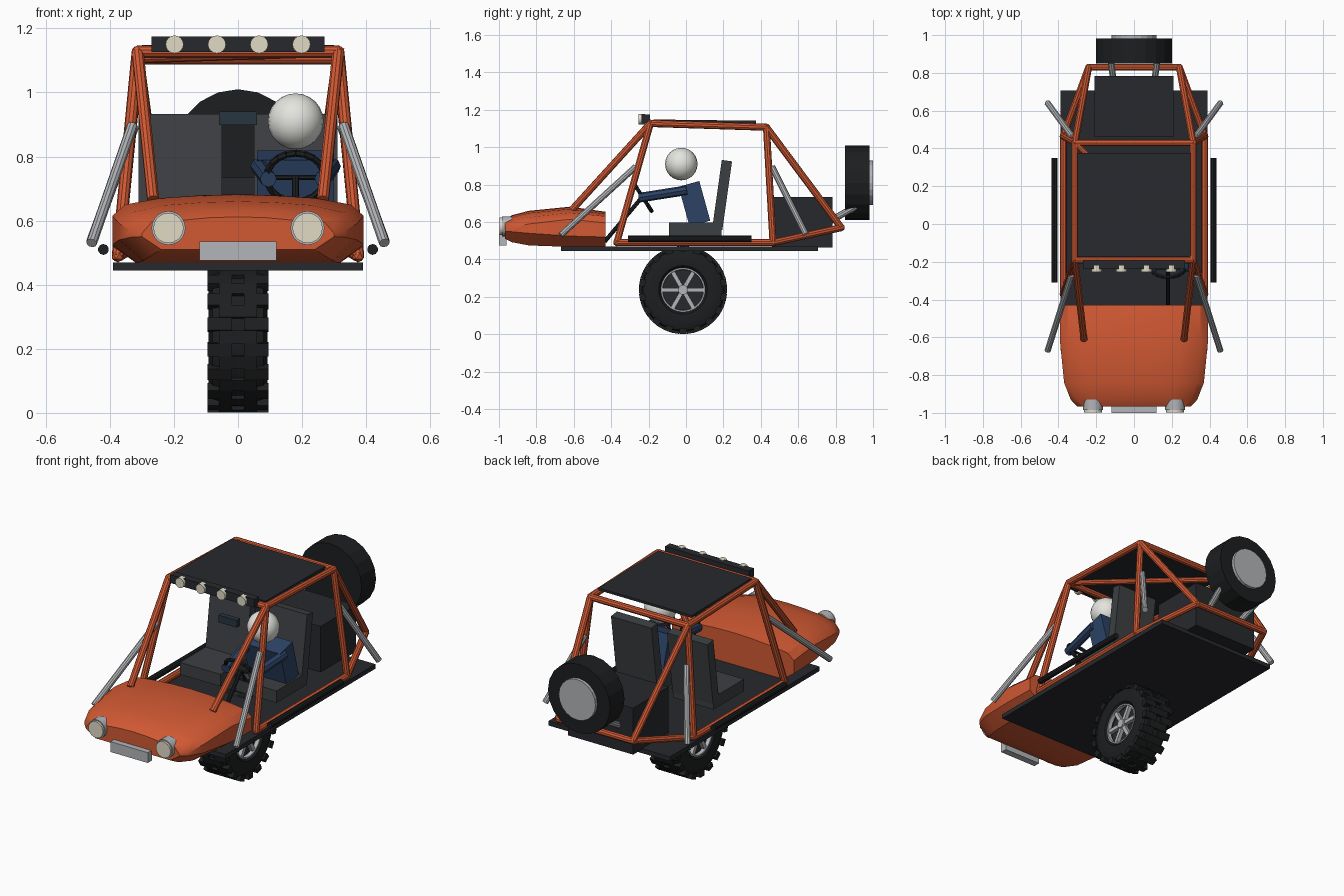
import bpy, bmesh, math
from mathutils import Vector, Matrix

if "Cube" in bpy.data.objects:
    bpy.data.objects.remove(bpy.data.objects["Cube"])


def material(name, rgb):
    m = bpy.data.materials.new(name)
    m.diffuse_color = (*rgb, 1)
    m.use_nodes = True
    m.node_tree.nodes["Principled BSDF"].inputs["Base Color"].default_value = m.diffuse_color
    return m


ORANGE = material("orange paint", (0.64, 0.10, 0.033))
BLACK = material("black rubber", (0.012, 0.013, 0.014))
DARK = material("dark panel", (0.02, 0.022, 0.026))
SEAT = material("seat fabric", (0.045, 0.05, 0.055))
SILVER = material("silver metal", (0.45, 0.46, 0.48))
CREAM = material("lamp glass", (0.75, 0.70, 0.56))
WHITE = material("white helmet", (0.78, 0.78, 0.74))
BLUE = material("blue suit", (0.025, 0.055, 0.13))
GLASS = material("mirror glass", (0.02, 0.035, 0.05))


def finish(name, bm, mat, smooth=None):
    bmesh.ops.recalc_face_normals(bm, faces=bm.faces)
    me = bpy.data.meshes.new(name)
    bm.to_mesh(me)
    bm.free()
    me.materials.append(mat)
    if smooth:
        me.shade_smooth()
        me.set_sharp_from_angle(angle=math.radians(smooth))
    ob = bpy.data.objects.new(name, me)
    bpy.context.collection.objects.link(ob)
    return ob


def add_box(bm, c, size, rot=Matrix()):
    bmesh.ops.create_cube(bm, size=1, matrix=Matrix.Translation(c) @ rot @ Matrix.Diagonal((*size, 1)))


def box(name, c, size, mat, rx=0):
    bm = bmesh.new()
    add_box(bm, c, size, Matrix.Rotation(rx, 4, 'X'))
    return finish(name, bm, mat)


def add_tube(bm, p, q, r, n=10, r2=None):
    p, q = Vector(p), Vector(q)
    m = Matrix.Translation((p + q) / 2) @ (q - p).to_track_quat('Z', 'Y').to_matrix().to_4x4()
    bmesh.ops.create_cone(bm, cap_ends=True, segments=n, radius1=r, radius2=r if r2 is None else r2,
                          depth=(q - p).length, matrix=m)


def tube(name, p, q, r, mat, n=10, smooth=None):
    bm = bmesh.new()
    add_tube(bm, p, q, r, n)
    return finish(name, bm, mat, smooth)


def ring(name, c, profile, mat, n, smooth=None):
    """Closed (x, radius) profile turned round the x axis."""
    bm = bmesh.new()
    loops = []
    for i in range(n):
        a = 2 * math.pi * i / n
        loops.append([bm.verts.new(Vector(c) + Vector((x, r * math.sin(a), r * math.cos(a)))) for x, r in profile])
    k = len(profile)
    for i in range(n):
        A, B = loops[i], loops[(i + 1) % n]
        for j in range(k):
            bm.faces.new((A[j], A[(j + 1) % k], B[(j + 1) % k], B[j]))
    return finish(name, bm, mat, smooth)


# hood: loft of cross-sections from cowl to nose
bm = bmesh.new()
loops = []
for y, w, zt, zs, zm, zb in ((-.43, .392, .655, .625, .52, .465), (-.62, .392, .682, .645, .525, .467),
                             (-.84, .37, .66, .62, .54, .475), (-.93, .335, .637, .60, .548, .492),
                             (-.967, .30, .612, .59, .55, .51)):
    half = [(w * .3, zt - .003), (w * .62, zt - .012), (w * .9, zs + .005), (w, zs - .03), (w, zm), (w * .8, zb)]
    pts = [(-x, z) for x, z in reversed(half)] + [(0, zt)] + half
    loops.append([bm.verts.new((x, y, z)) for x, z in pts])
for A, B in zip(loops, loops[1:]):
    for j in range(len(A)):
        k = (j + 1) % len(A)
        bm.faces.new((A[j], A[k], B[k], B[j]))
bm.faces.new(loops[0])
bm.faces.new(loops[-1])
finish("hood", bm, ORANGE, 32)

# nose fittings
for s in (-1, 1):
    tube("headlight_shell", (s * .217, -.93, .577), (s * .217, -.985, .577), .053, SILVER, 20, 40)
    tube("headlight_lens", (s * .217, -.98, .577), (s * .217, -.997, .577), .047, CREAM, 20, 40)
box("front_plate", (0, -.98, .505), (.24, .04, .06), SILVER)

# floor, side bars, rear box
box("floor_pan", (0, .018, .457), (.78, 1.375, .026), DARK)
box("engine_box", (0, .622, .60), (.42, .325, .27), DARK)
for s in (-1, 1):
    tube("side_bar", (s * .42, -.31, .51), (s * .42, .35, .51), .017, BLACK)

# roll cage
FB, FT, WS = (.375, -.37, .49), (.313, -.19, 1.127), (.265, -.61, .665)
RT, RB, TAIL = (.313, .43, 1.107), (.375, .465, .49), (.24, .83, .57)
flip = lambda p, s: (s * p[0], p[1], p[2])
bm = bmesh.new()
for s in (-1, 1):
    for p, q in ((FB, FT), (WS, FT), (FT, RT), (RT, RB), (FB, RB), (RT, TAIL), (RB, TAIL)):
        add_tube(bm, flip(p, s), flip(q, s), .019)
    for p in (FB, FT, RT, RB, TAIL):
        bmesh.ops.create_icosphere(bm, subdivisions=1, radius=.021, matrix=Matrix.Translation(flip(p, s)))
for p in (FT, RT, TAIL):
    add_tube(bm, flip(p, -1), p, .019)
add_tube(bm, flip(RT, -1), FT, .016)
finish("roll_cage", bm, ORANGE)

# suspension struts and spare carrier
for s in (-1, 1):
    tube("front_strut", (s * .33, -.27, .895), (s * .457, -.67, .53), .017, SILVER)
    tube("rear_strut", (s * .325, .46, .895), (s * .457, .64, .535), .017, SILVER)
    tube("spare_bracket", (s * .11, .77, .605), (s * .13, .91, .685), .018, SILVER)

# roof and light bar
box("roof_panel", (0, .10, 1.138), (.60, .55, .014), DARK, -.012)
box("light_bar", (0, -.215, 1.15), (.54, .045, .048), DARK)
for i in range(4):
    x = -.198 + i * .132
    tube("roof_lamp", (x, -.22, 1.15), (x, -.254, 1.15), .028, CREAM, 16, 40)

# seats
for s in (-1, 1):
    box("seat_cushion", (s * .18, .05, .562), (.26, .28, .07), SEAT)
    box("seat_back", (s * .18, .193, .745), (.26, .055, .37), SEAT, -.14)
box("rear_mirror", (0, -.08, .92), (.118, .03, .042), GLASS)

# driver
bm = bmesh.new()
bmesh.ops.create_uvsphere(bm, u_segments=20, v_segments=12, radius=.087, matrix=Matrix.Translation((.18, -.025, .91)))
finish("driver_head", bm, WHITE, 40)
box("driver_torso", (.18, .045, .698), (.24, .115, .22), BLUE, .27)
for s in (-1, 1):
    tube("driver_arm", (.18 + s * .115, .005, .77), (.18 + s * .085, -.25, .73), .026, BLUE, 8)

# steering wheel and column
bm = bmesh.new()
M = Matrix.Translation((.18, -.233, .735)) @ Matrix.Rotation(-math.radians(57), 4, 'X')
M = Matrix.Translation((.18, -.233, .735)) @ Vector((0, .84, .54)).to_track_quat('Z', 'Y').to_matrix().to_4x4()
pts = [M @ Vector((.09 * math.cos(a), .09 * math.sin(a), 0)) for a in (math.tau * i / 20 for i in range(20))]
for i in range(20):
    add_tube(bm, pts[i], pts[(i + 1) % 20], .011, 6)
for i in (0, 10, 15):
    add_tube(bm, M.translation, pts[i], .008, 6)
finish("steering_wheel", bm, BLACK)
tube("steering_column", (.18, -.233, .735), (.18, -.435, .495), .011, BLACK, 8)

# road wheel
C = Vector((0, -.016, .237))
ring("tyre", C, [(-.07, .115), (-.088, .13), (-.092, .185), (-.08, .215), (-.05, .224),
                 (.05, .224), (.08, .215), (.092, .185), (.088, .13), (.07, .115)], BLACK, 36, 35)
bm = bmesh.new()
for i in range(36):
    R = Matrix.Rotation(math.tau * i / 36, 4, 'X')
    blocks = ((-.057, .076), (.057, .076)) if i % 2 == 0 else ((0, .12),)
    for x, w in blocks:
        add_box(bm, C + R @ Vector((x, 0, .22)), (w, .04, .031), R)
finish("tread_blocks", bm, BLACK)
tube("wheel_disc", C - Vector((.05, 0, 0)), C + Vector((.05, 0, 0)), .118, DARK, 32)
bm = bmesh.new()
for s in (-1, 1):
    ring("rim_lip", C, [(s * .06, .108), (s * .082, .11), (s * .082, .118), (s * .06, .12)], SILVER, 32, 40)
    add_tube(bm, C + Vector((s * .045, 0, 0)), C + Vector((s * .086, 0, 0)), .026, 16)
    for i in range(6):
        R = Matrix.Rotation(math.tau * (i + .5) / 6, 4, 'X')
        add_box(bm, C + R @ Vector((s * .065, 0, .065)), (.022, .022, .098), R)
finish("wheel_spokes", bm, SILVER)

# spare wheel
tube("spare_tyre", (0, .85, .81), (0, .982, .81), .2, BLACK, 20)
tube("spare_rim", (0, .95, .81), (0, 1.0, .81), .118, SILVER, 20)
